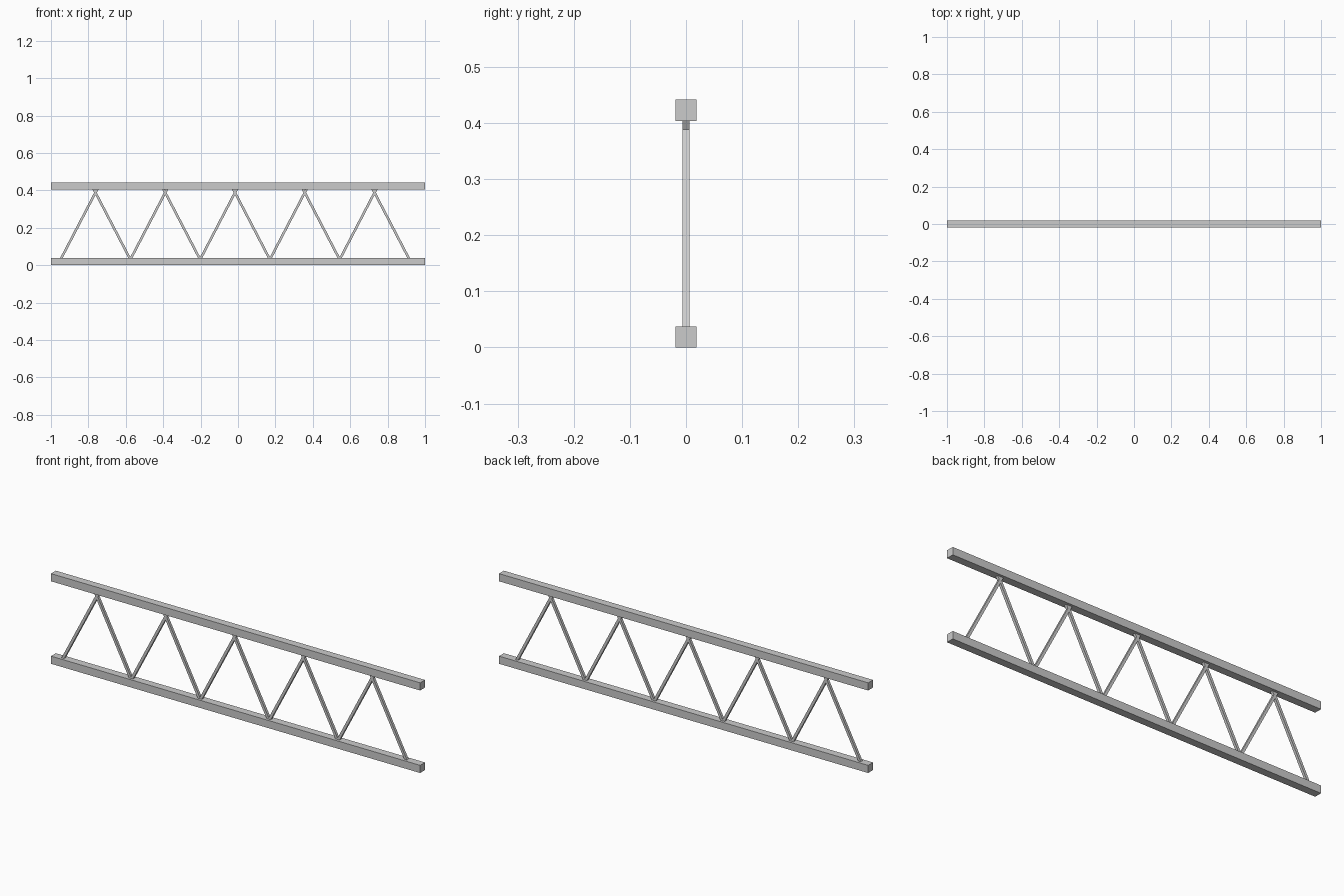
import bpy
from mathutils import Vector

if "Cube" in bpy.data.objects:
    bpy.data.objects.remove(bpy.data.objects["Cube"])

CHORD = 0.0375      # square chord size
HEIGHT = 0.4415     # overall height
ROD = 0.013         # square web rod size
PITCH = 0.373       # distance between web peaks
FIRST_PEAK = -0.762
PEAK_Z, FOOT_Z = 0.388, 0.030   # heights where rod centre lines cross


def box(name, size, location, rotation=None):
    bpy.ops.mesh.primitive_cube_add(size=1, location=location)
    ob = bpy.context.object
    ob.name = name
    ob.scale = size
    if rotation:
        ob.rotation_euler = rotation
    bpy.ops.object.transform_apply(location=False, rotation=True, scale=True)
    return ob


def rod(name, foot, peak):
    # Extend both ends so the rods cross and bury into the chords
    step = (peak - foot).normalized()
    a, b = foot - step * 0.008, peak + step * 0.024
    rot = step.to_track_quat('Z', 'Y').to_euler()
    return box(name, (ROD, ROD, (b - a).length), (a + b) / 2, rot)


# Top and bottom chords
box("bottom_chord", (2, CHORD, CHORD), (0, 0, CHORD / 2))
box("top_chord", (2, CHORD, CHORD), (0, 0, HEIGHT - CHORD / 2))

# Zigzag web: a pair of crossing rods under each peak
for i in range(5):
    x = FIRST_PEAK + i * PITCH
    peak = Vector((x, 0, PEAK_Z))
    for side, label in ((-1, "rising"), (1, "falling")):
        foot = Vector((x + side * PITCH / 2, 0, FOOT_Z))
        rod(f"{label}_web_rod_{i + 1}", foot, peak)
